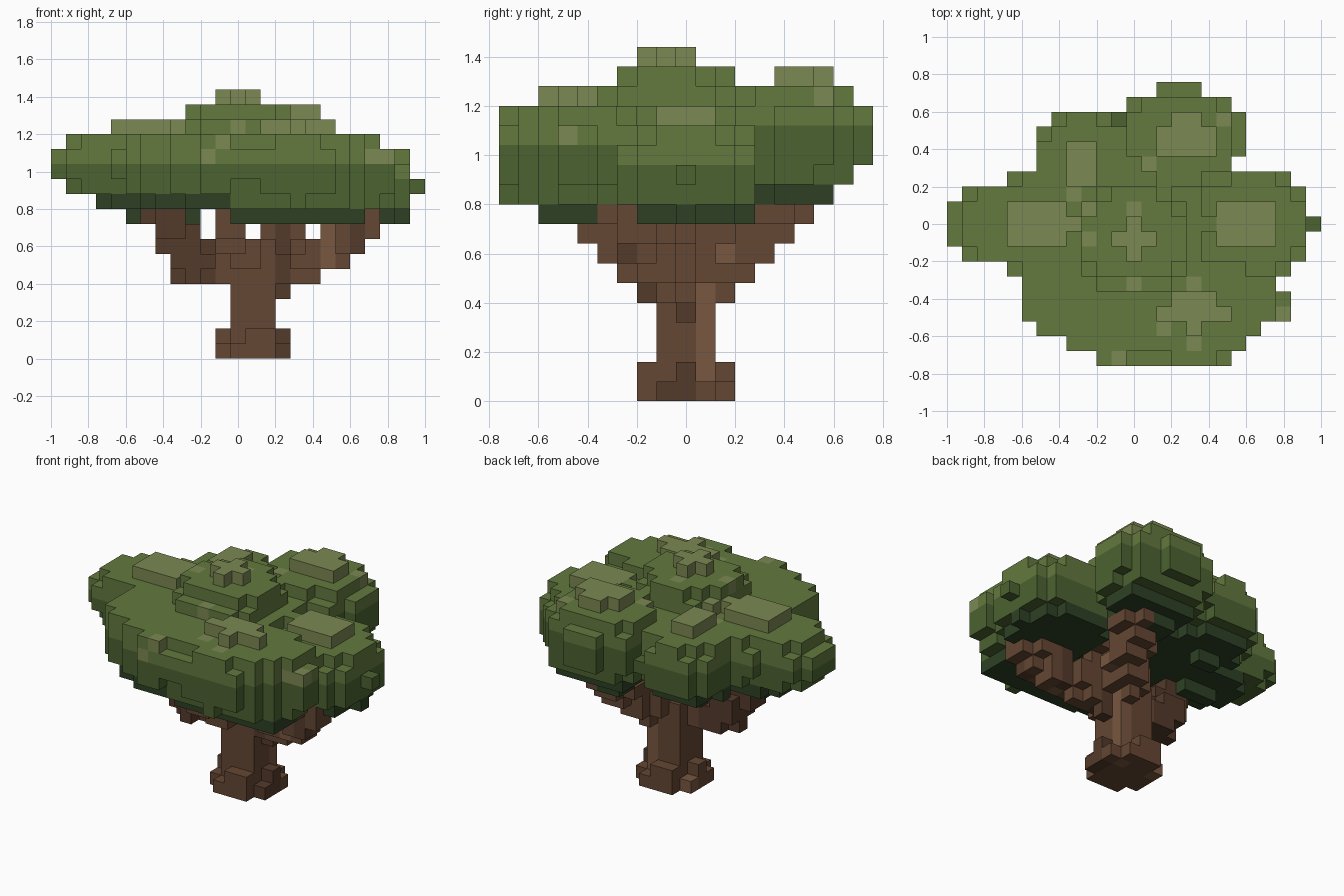
import bpy, bmesh, random
from mathutils import Vector

if "Cube" in bpy.data.objects:
    bpy.data.objects.remove(bpy.data.objects["Cube"])

random.seed(7)
S = 0.08  # voxel size

# Foliage lobes in voxel units: cx, cy, rx, ry, cz, height up, depth down, top flatness
LOBES = [
    (0, -1, 3.8, 3.8, 13.2, 3.9, 4.5, 4),        # crown
    (0.5, 0, 6.0, 5.5, 12, 2.5, 3.0, 4),         # middle
    (-6.4, 0, 6.1, 3.35, 12.5, 2.65, 3.6, 3),    # left
    (7.5, 0, 4.52, 4.2, 11, 3.26, 3.3, 3),       # right
    (4, -5.7, 6.6, 3.8, 12, 3.1, 4.2, 4),        # front right
    (-1.9, -5, 5.8, 4.5, 12.4, 2.6, 3.4, 4),     # front left
    (3.3, 5.7, 4.5, 3.7, 13, 3.3, 4.3, 2.2),     # back right
    (-3.3, 4, 3.8, 3.8, 12.2, 2.95, 3.3, 2.2),   # back left
]
# Plan outline: x range for each row from front to back
ROWS = [(-2, 6), (-4, 7), (-6, 8), (-7, 10), (-7, 10), (-7, 10), (-8, 10),
        (-11, 11), (-12, 11), (-12, 12), (-12, 11), (-11, 11), (-8, 10),
        (-6, 6), (-6, 7), (-6, 7), (-5, 7), (0, 6), (2, 4)]
# Elevation outline: x and y range for each layer from 8 upward
LAYERS = [(0, 0, -1, 1), (-7, 11, -7, 6), (-9, 11, -9, 7), (-12, 12, -9, 8),
          (-12, 11, -9, 9), (-12, 11, -9, 9), (-12, 9, -9, 9),
          (-8, 7, -7, 8), (-3, 6, -3, 7), (-1, 1, -2, 0)]


def material(name, rgb):
    m = bpy.data.materials.new(name)
    m.diffuse_color = [((c / 255 + 0.055) / 1.055) ** 2.4 for c in rgb] + [1]
    m.use_nodes = True
    m.node_tree.nodes["Principled BSDF"].inputs["Base Color"].default_value = m.diffuse_color
    return m


LEAF = [material("leaf_deep", (46, 64, 36)), material("leaf_dark", (76, 98, 48)),
        material("leaf_mid", (99, 121, 62)), material("leaf_light", (123, 136, 82))]
BARK = [material("bark_dark", (84, 58, 43)), material("bark_mid", (101, 71, 51)),
        material("bark_light", (120, 87, 64))]

# Trunk and flared root
wood = {}


def add_disc(cx, cy, k, r):
    for i in range(-14, 15):
        for j in range(-10, 11):
            if (i - cx) ** 2 + (j - cy) ** 2 <= r * r:
                wood[(i, j, k)] = 1


for k in range(7):
    add_disc(1, 0, k, 2.3 if k < 2 else 1.45)
for i, j in ((-1, 1), (-1, -1), (3, 1), (3, -1), (0, -2), (2, 2)):
    wood.pop((i, j, 1), None)


# Tapered branches
def add_branch(points, r0, r1):
    pts = [Vector(p) for p in points]
    n = len(pts) - 1
    for s in range(n):
        for q in range(31):
            c = pts[s].lerp(pts[s + 1], q / 30)
            r = r0 + (r1 - r0) * (s + q / 30) / n
            for i in range(int(c.x) - 3, int(c.x) + 4):
                for j in range(int(c.y) - 3, int(c.y) + 4):
                    for k in range(3, 11):
                        if (Vector((i, j, k)) - c).length <= r:
                            wood[(i, j, k)] = 1


add_branch([(1, 0, 5), (-3.3, -1, 6), (-4.8, -2, 9.2)], 1.4, 1.45)      # left
add_branch([(1, 0, 4.6), (6, -1.4, 6.7), (8.4, -2.7, 8.8)], 1.4, 1.4)   # right
add_branch([(1, 0, 5.4), (0, -2.8, 6.9), (-0.5, -4.3, 8.6)], 1.4, 1.1)  # front
add_branch([(1, 0, 5.4), (2.7, 2.5, 6.9), (4, 5, 9.4)], 1.4, 1.4)       # back
add_branch([(1, 0, 5), (3.3, 0.3, 9)], 1.4, 1.2)                        # leader

# Bark shade varies by column
shade = {}
for key in sorted(wood):
    col = key[:2]
    if col not in shade:
        shade[col] = 0 if col[0] < -1 else random.choice((1, 1, 1, 1, 1, 0, 2))
    wood[key] = shade[col]

# Foliage: union of lobes trimmed to the outlines, shaded by height in each lobe
leaves = {}


def lobe_height(p, lobe):
    cx, cy, rx, ry, cz, up, down, flat = lobe
    dz = p[2] - cz
    z = (dz / up) ** flat if dz > 0 else (dz / down) ** 2
    inside = ((p[0] - cx) / rx) ** 2 + ((p[1] - cy) / ry) ** 2 + z <= 1
    return (dz / up if dz > 0 else dz / down) if inside else None


for k, (i0, i1, j0, j1) in enumerate(LAYERS, 8):
    for j in range(j0, j1 + 1):
        a, b = ROWS[j + 9]
        for i in range(max(i0, a), min(i1, b) + 1):
            hits = [t for t in (lobe_height((i, j, k), l) for l in LOBES) if t is not None]
            if hits and (i, j, k) not in wood:
                t = max(hits) + random.uniform(-0.02, 0.02)
                level = 3 if t > 0.83 else 2 if t > 0.1 else 1 if t > -0.5 else 0
                if level == 2 and random.random() < 0.04:
                    level = 3
                leaves[(i, j, k)] = level

solid = set(wood) | set(leaves)


# Outer skin of a voxel set
def skin(name, cells, mats):
    bm = bmesh.new()
    verts = {}
    for cell, mat in cells.items():
        for axis in range(3):
            for sgn in (-1, 1):
                nb = list(cell)
                nb[axis] += sgn
                if tuple(nb) in solid:
                    continue
                quad = []
                for u, v in ((-1, -1), (1, -1), (1, 1), (-1, 1)):
                    p = [2 * c for c in cell]
                    p[axis] += sgn
                    p[(axis + 1) % 3] += u
                    p[(axis + 2) % 3] += v
                    p = tuple(p)
                    if p not in verts:
                        verts[p] = bm.verts.new((p[0] * S / 2, p[1] * S / 2, (p[2] + 1) * S / 2))
                    quad.append(verts[p])
                f = bm.faces.new(quad if sgn > 0 else quad[::-1])
                f.material_index = mat
    me = bpy.data.meshes.new(name)
    bm.to_mesh(me)
    bm.free()
    for m in mats:
        me.materials.append(m)
    bpy.context.collection.objects.link(bpy.data.objects.new(name, me))


skin("trunk_and_branches", wood, BARK)
skin("foliage", leaves, LEAF)
